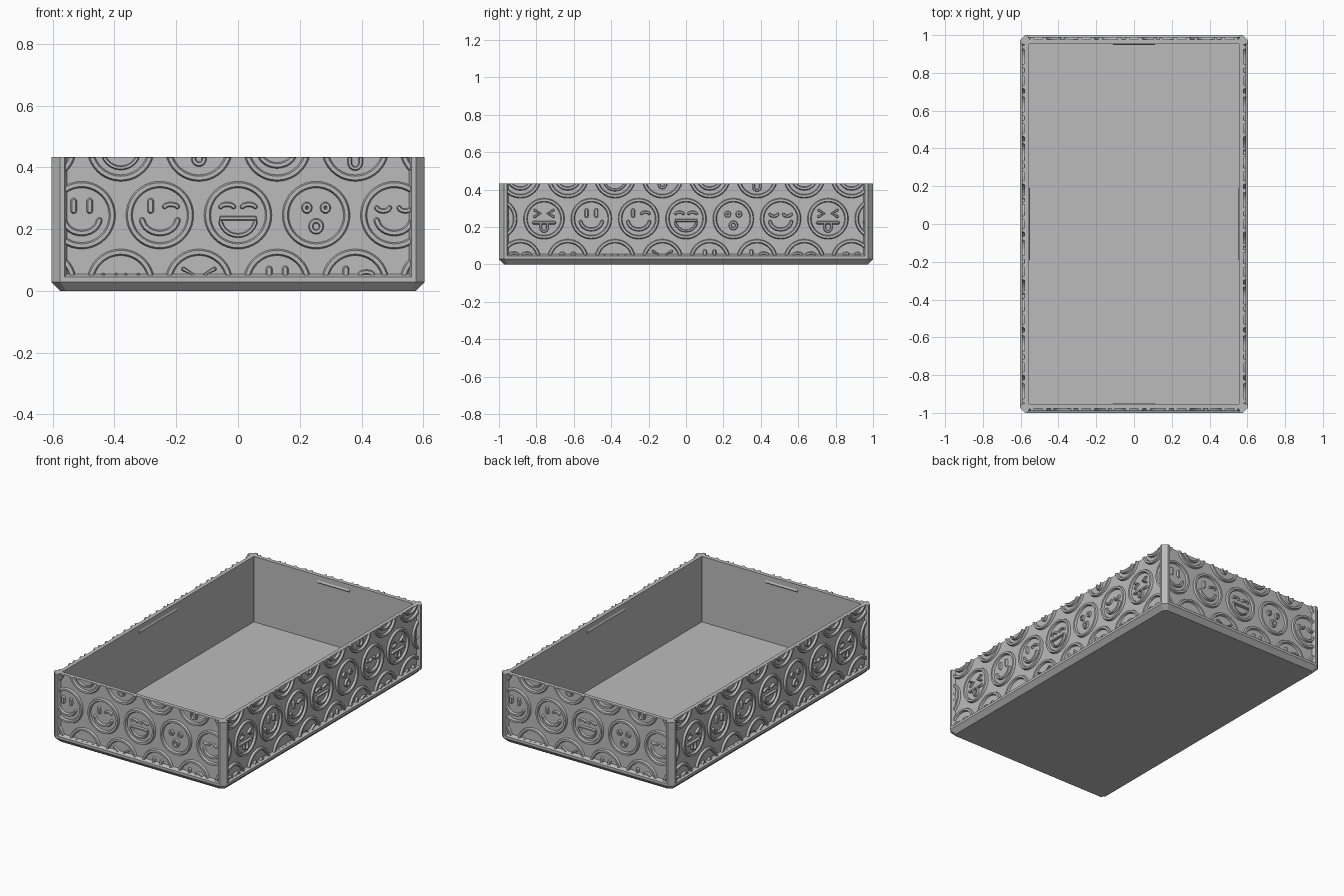
import bpy, bmesh
from math import sin, cos, pi, radians
from mathutils import Vector, Matrix

if "Cube" in bpy.data.objects:
    bpy.data.objects.remove(bpy.data.objects["Cube"], do_unlink=True)

HX, HY, TOP = 0.604, 1.0, 0.433     # outer half sizes and height
RECESS, WALL, FLOOR = 0.023, 0.047, 0.02
RISE = 0.013                        # height of the raised pattern
PITCH, ROW = 0.253, 0.219           # spacing of the faces

grey = bpy.data.materials.new("plain_grey")
grey.use_nodes = True
grey.diffuse_color = (0.5, 0.5, 0.5, 1)
grey.node_tree.nodes["Principled BSDF"].inputs["Base Color"].default_value = grey.diffuse_color


def finish(bm, name):
    bmesh.ops.recalc_face_normals(bm, faces=bm.faces)
    mesh = bpy.data.meshes.new(name)
    bm.to_mesh(mesh)
    bm.free()
    mesh.materials.append(grey)
    obj = bpy.data.objects.new(name, mesh)
    bpy.context.collection.objects.link(obj)
    return obj


def loft(bm, rings, closed=False):
    """Skin rings of equal length, capping the ends unless closed."""
    rings = [[bm.verts.new(p) for p in ring] for ring in rings]
    n = len(rings[0])
    pairs = list(zip(rings, rings[1:]))
    if closed:
        pairs.append((rings[-1], rings[0]))
    else:
        bm.faces.new(rings[0])
        bm.faces.new(rings[-1])
    for a, b in pairs:
        for i in range(n):
            j = (i + 1) % n
            bm.faces.new((a[i], a[j], b[j], b[i]))


# Tray shell: bevelled base, recessed walls, rim, inside and floor
def rectangle(inset, z, cut):
    x, y = HX - inset, HY - inset
    half = [(x, cut - y), (x, y - cut), (x - cut, y), (cut - x, y)]
    return [(a, b, z) for a, b in half] + [(-a, -b, z) for a, b in half]


bm = bmesh.new()
loft(bm, [rectangle(*r) for r in (
    (0.028, 0, 0.02), (0, 0.029, 0.028), (0, 0.045, 0.028),
    (RECESS, 0.055, 0.01), (RECESS, TOP, 0.01),
    (WALL, TOP, 0.001), (WALL, FLOOR, 0.001))])
finish(bm, "tray_shell")

# Corner posts
for sx, xname in ((1, "left"), (-1, "right")):
    for sy, yname in ((1, "back"), (-1, "front")):
        insets = [(0.052, 0.026), (0.042, 0), (0.028, 0), (0, 0.028),
                  (0, 0.042), (0.026, 0.052), (0.04, 0.04)]
        bm = bmesh.new()
        loft(bm, [[(sx * (HX - a), sy * (HY - b), z) for a, b in insets]
                  for z in (0.03, TOP)])
        finish(bm, f"corner_post_{yname}_{xname}")


# Raised strokes in wall coordinates: u across, z up, -y outwards
def stroke(bm, pts, w=0.011, closed=False):
    pts = [Vector(p) for p in pts]
    n, rings = len(pts), []
    for i, p in enumerate(pts):
        before = pts[i - 1] if closed or i else p
        after = pts[(i + 1) % n] if closed or i < n - 1 else p
        t = (after - before).normalized()
        side = Vector((-t.y, t.x))
        ring = []
        for k, d in ((-1, 0.004), (-0.5, -RISE), (0.5, -RISE), (1, 0.004)):
            q = p + side * k * w
            ring.append((q.x, d, q.y))
        rings.append(ring)
    loft(bm, rings, closed)
    if not closed:
        for p in (pts[0], pts[-1]):      # rounded ends
            loft(bm, [[(p.x + r * cos(a), d, p.y + r * sin(a))
                       for a in [2 * pi * k / 10 for k in range(10)]]
                      for r, d in ((w, 0.004), (w * 0.5, -RISE))])


def arc(cx, cz, rx, rz, start, end, n=12):
    angles = [radians(start + (end - start) * i / n) for i in range(n + 1)]
    return [(cx + rx * cos(a), cz + rz * sin(a)) for a in angles]


def ring(cx, cz, rx, rz, n=16):
    return arc(cx, cz, rx, rz, 0, 360, n)[:-1]


# Each expression is a list of (points, half width, closed)
SMILE = (arc(0, -0.008, 0.058, 0.05, 190, 350), 0.011, False)


def tall_eye(x):
    return ([(x, 0.015), (x, 0.045)], 0.012, False)


def lid_eye(x, bend):
    return (arc(x, 0.026, 0.021, 0.009 * bend, 10, 170, 6), 0.009, False)


def angle_eye(s):
    return ([(s * 0.05, 0.045), (s * 0.02, 0.028), (s * 0.05, 0.011)], 0.008, False)


laugh = [lid_eye(-0.035, 1), lid_eye(0.035, 1),
         (arc(0, -0.01, 0.058, 0.056, 180, 360), 0.008, True)]
surprise = [(ring(-0.03, 0.024, 0.01, 0.011, 10), 0.009, True),
            (ring(0.03, 0.024, 0.01, 0.011, 10), 0.009, True),
            (ring(0, -0.036, 0.017, 0.018), 0.009, True)]
squint = [lid_eye(-0.036, -1.4), lid_eye(0.036, -1.4), SMILE]
tongue = [angle_eye(-1), angle_eye(1), ([(-0.055, -0.022), (0.055, -0.022)], 0.01, False),
          ([(-0.018, -0.025)] + arc(0, -0.048, 0.018, 0.02, 180, 360, 8)
           + [(0.018, -0.025)], 0.008, False)]
smile = [tall_eye(-0.026), tall_eye(0.026), SMILE]
wink = [tall_eye(-0.03), lid_eye(0.036, 1), SMILE]
EXPRESSIONS = [laugh, surprise, squint, tongue, smile, wink]


def clip(bm, co, normal):
    """Cut away the side the normal points to and close the cut."""
    geom = bm.verts[:] + bm.edges[:] + bm.faces[:]
    cut = bmesh.ops.bisect_plane(bm, geom=geom, plane_co=co, plane_no=normal,
                                 clear_outer=True)["geom_cut"]
    edges = [e for e in cut if isinstance(e, bmesh.types.BMEdge)]
    bmesh.ops.holes_fill(bm, edges=edges, sides=0)


# Face pattern and inner catch ridge on each of the four walls
walls = [("front", HX, HY, 0.11), ("left", HY, HX, 0.19),
         ("back", HX, HY, 0.11), ("right", HY, HX, 0.19)]
for turn, (name, half, depth, ridge) in enumerate(walls):
    spin = Matrix.Rotation(turn * pi / 2, 4, "Z")
    bm = bmesh.new()
    for row, shift, first in ((0, 0, 0), (1, 0.5, 2), (-1, 0.5, 4)):
        for k in range(-5, 5):
            u, z = (k + shift) * PITCH, 0.245 + row * ROW
            if abs(u) > half + 0.07:
                continue
            face = [(ring(0, 0, 0.099, 0.099, 40), 0.012, True)]
            for pts, w, closed in face + EXPRESSIONS[(k + first) % 6]:
                stroke(bm, [(u + a, z + b) for a, b in pts], w, closed)
    edge = half - 0.0463
    clip(bm, (edge, 0, 0), (1, 0, 0))
    clip(bm, (-edge, 0, 0), (-1, 0, 0))
    clip(bm, (0, 0, TOP - 0.0007), (0, 0, 1))
    clip(bm, (0, 0, 0.0513), (0, 0, -1))
    bmesh.ops.transform(bm, verts=bm.verts,
                        matrix=spin @ Matrix.Translation((0, RECESS - depth, 0)))
    finish(bm, f"{name}_face_pattern")

    inner = WALL - depth
    bm = bmesh.new()
    loft(bm, [[(u, inner - 0.003, 0.405), (u, inner + 0.006, 0.392),
               (u, inner - 0.003, 0.379)] for u in (-ridge, ridge)])
    bmesh.ops.transform(bm, verts=bm.verts, matrix=spin)
    finish(bm, f"{name}_catch_ridge")
